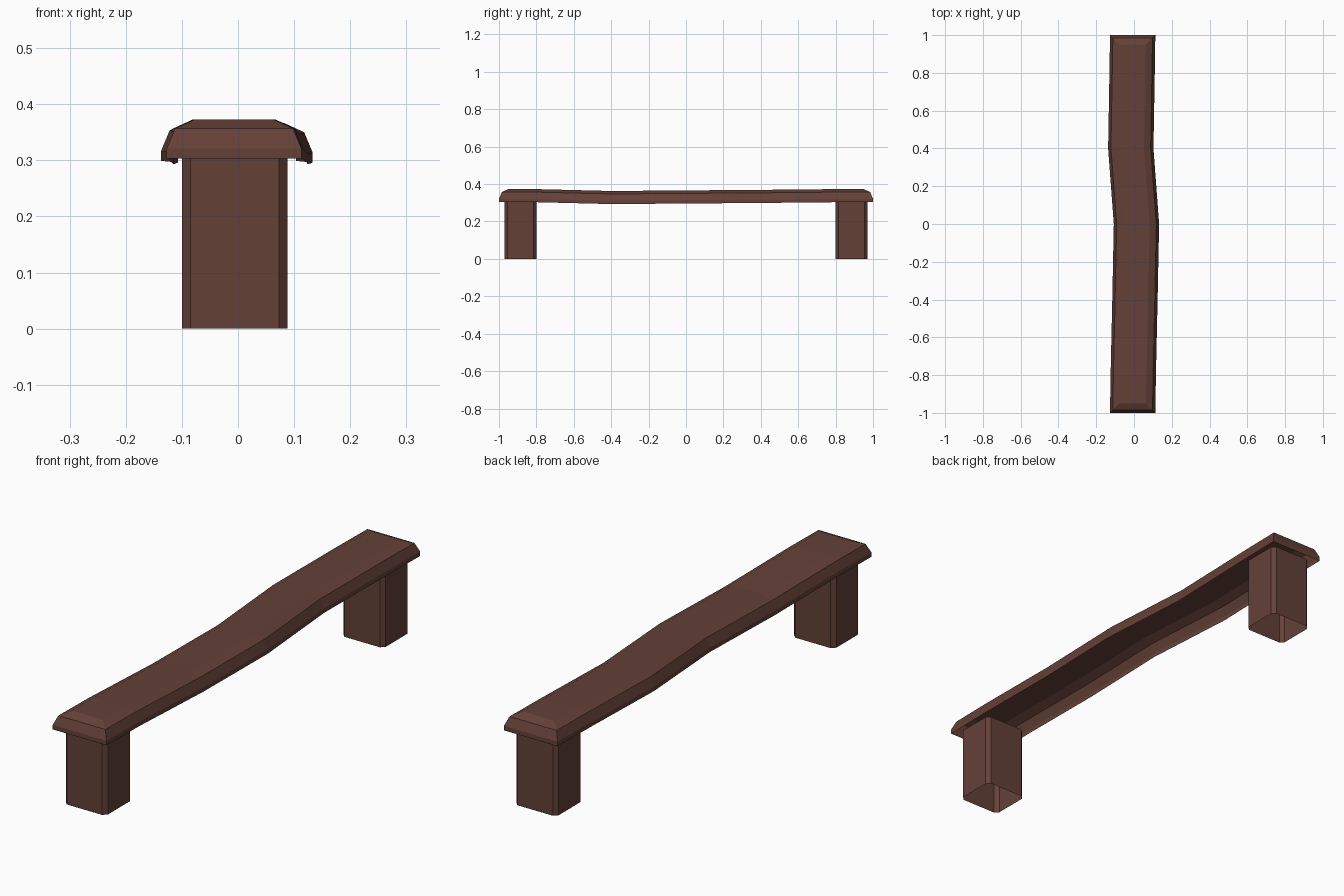
import bpy, bmesh

if "Cube" in bpy.data.objects:
    bpy.data.objects.remove(bpy.data.objects["Cube"])

wood = bpy.data.materials.new("dark brown wood")
wood.diffuse_color = (0.127, 0.052, 0.039, 1)
wood.use_nodes = True
wood.node_tree.nodes["Principled BSDF"].inputs["Base Color"].default_value = wood.diffuse_color


def add_object(name, bm):
    bmesh.ops.recalc_face_normals(bm, faces=bm.faces[:])
    mesh = bpy.data.meshes.new(name)
    bm.to_mesh(mesh)
    bm.free()
    mesh.materials.append(wood)
    obj = bpy.data.objects.new(name, mesh)
    bpy.context.collection.objects.link(obj)


def bridge(bm, low, high):
    n = len(low)
    for i in range(n):
        j = (i + 1) % n
        bm.faces.new((low[i], low[j], high[j], high[i]))


# Seat: wavy hollow plank, bevelled towards the top, open underneath
# stations along the length: y, sideways shift, sag
stations = [(-1, -0.007, 0), (-0.8, -0.004, 0), (-0.4, 0.005, -0.010),
            (0, 0.013, -0.007), (0.4, -0.017, -0.004), (0.8, -0.010, 0),
            (1, -0.007, 0)]
profile = [(0, 0.303), (0, 0.321), (0.015, 0.357), (0.05, 0.373)]  # inset, z
half_width = 0.12

bm = bmesh.new()
rings = []
for inset, z in profile:
    right, left = [], []
    for y, shift, sag in stations:
        yy = max(-1 + inset, min(1 - inset, y))
        w = half_width - inset
        right.append(bm.verts.new((shift + w, yy, z + sag)))
        left.append(bm.verts.new((shift - w, yy, z + sag)))
    rings.append(right + left[::-1])
for low, high in zip(rings, rings[1:]):
    bridge(bm, low, high)
top, n = rings[-1], 2 * len(stations)
for i in range(len(stations) - 1):
    bm.faces.new((top[i], top[i + 1], top[n - 2 - i], top[n - 1 - i]))
bmesh.ops.recalc_face_normals(bm, faces=bm.faces[:])
add_object("seat", bm)

# Legs: chamfered tubes, open at the ends
a, b, c = 0.094, 0.085, 0.015
outline = [(a, b - c), (a - c, b), (c - a, b), (-a, b - c),
           (-a, c - b), (c - a, -b), (a - c, -b), (a, c - b)]
for name, y in (("front_leg", -0.885), ("back_leg", 0.885)):
    bm = bmesh.new()
    low, high = [[bm.verts.new((x - 0.006, y + dy, z)) for x, dy in outline]
                 for z in (0, 0.307)]
    bridge(bm, low, high)
    add_object(name, bm)
